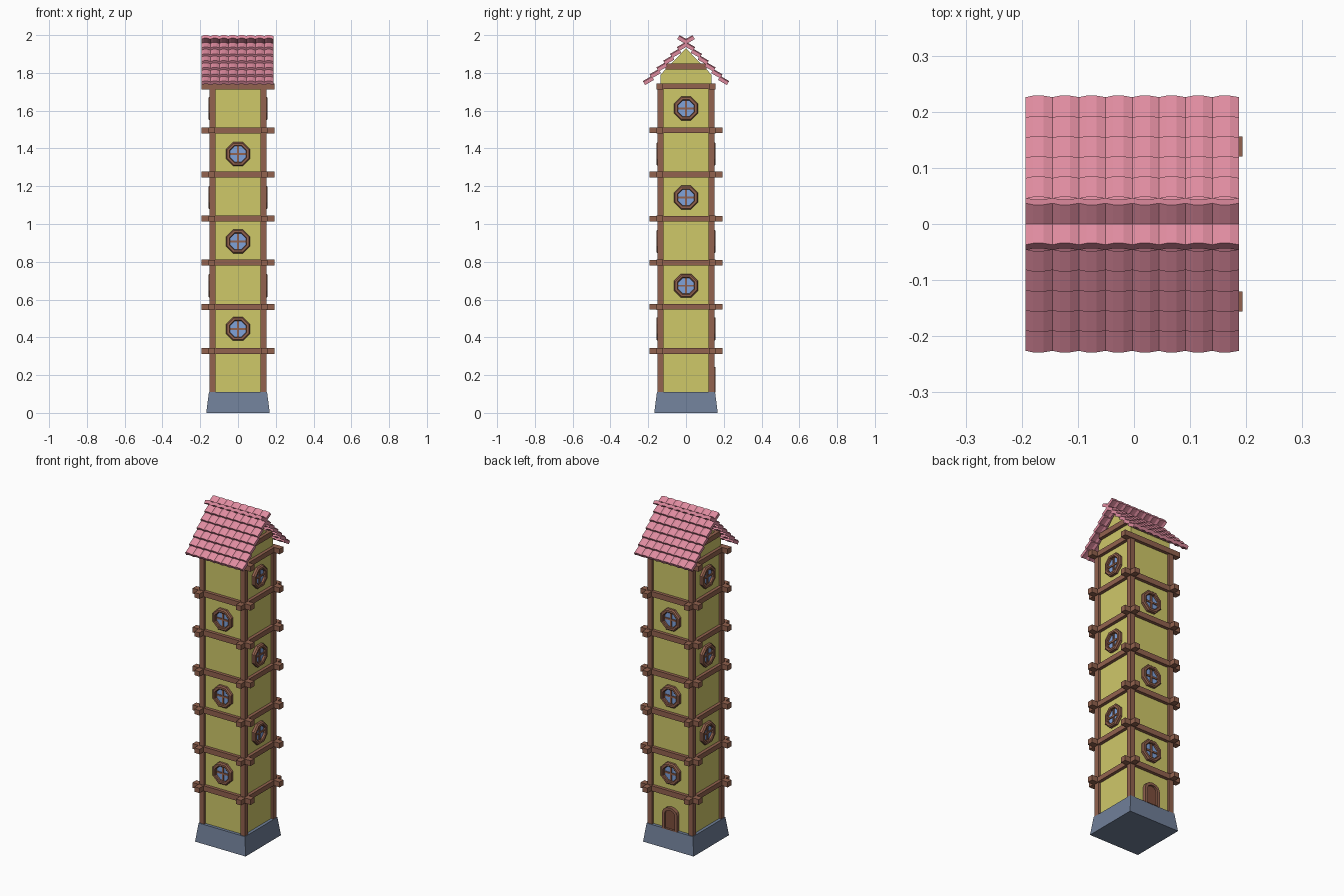
import bpy, bmesh, math
from mathutils import Matrix, Vector

if "Cube" in bpy.data.objects:
    bpy.data.objects.remove(bpy.data.objects["Cube"])


def mat(name, r, g, b):
    lin = [((c / 255 + 0.055) / 1.055) ** 2.4 for c in (r, g, b)]
    m = bpy.data.materials.new(name)
    m.diffuse_color = (*lin, 1)
    m.use_nodes = True
    m.node_tree.nodes["Principled BSDF"].inputs["Base Color"].default_value = m.diffuse_color
    return m


YELLOW = mat("yellow plaster", 207, 200, 105)
BROWN = mat("brown timber", 146, 98, 78)
DOOR = mat("door wood", 125, 78, 60)
BLUE = mat("blue glass", 128, 162, 218)
STONE = mat("grey blue stone", 112, 127, 152)
PINK = mat("pink tile", 224, 140, 160)


def make(name, bm, material):
    bmesh.ops.recalc_face_normals(bm, faces=bm.faces)
    me = bpy.data.meshes.new(name)
    bm.to_mesh(me)
    bm.free()
    ob = bpy.data.objects.new(name, me)
    me.materials.append(material)
    bpy.context.collection.objects.link(ob)
    return ob


def box(bm, lo, hi):
    lo, hi = Vector(lo), Vector(hi)
    size = hi - lo
    bmesh.ops.create_cube(bm, size=1, matrix=Matrix.Translation((lo + hi) / 2) @ Matrix.Diagonal((*size, 1)))


def loft(bm, loops, caps=True):
    """Skin closed loops of points, with or without end caps."""
    rows = [[bm.verts.new(p) for p in lp] for lp in loops]
    n = len(rows[0])
    for a, b in zip(rows, rows[1:]):
        for i in range(n):
            j = (i + 1) % n
            bm.faces.new((a[i], a[j], b[j], b[i]))
    if caps:
        bm.faces.new(rows[0])
        bm.faces.new(rows[-1])


def turn(bm, k):
    """Turn a part built on the front to side k (0 front, 1 right, 2 back, 3 left)."""
    bmesh.ops.rotate(bm, verts=bm.verts, cent=(0, 0, 0), matrix=Matrix.Rotation(k * math.pi / 2, 3, 'Z'))


# stone base
bm = bmesh.new()
loft(bm, [[(sx * w, sy * w, z) for sx, sy in ((-1, -1), (1, -1), (1, 1), (-1, 1))]
          for w, z in ((0.168, 0), (0.154, 0.11))])
make("stone_base", bm, STONE)

# walls with gables
W = 0.136
gable = [(-W, 0.1), (W, 0.1), (W, 1.79), (0, 1.93), (-W, 1.79)]
bm = bmesh.new()
loft(bm, [[(x, y, z) for y, z in gable] for x in (-W, W)])
make("tower_walls", bm, YELLOW)

# corner posts
bm = bmesh.new()
for sx in (-1, 1):
    for sy in (-1, 1):
        c = 0.135
        box(bm, (sx * c - .015, sy * c - .015, 0.1), (sx * c + .015, sy * c + .015, 1.74))
make("corner_posts", bm, BROWN)

# crossing floor beams
bm = bmesh.new()
for i in range(7):
    z = 0.328 + i * 0.2335
    reach = 0.193 if i < 6 else 0.155
    for s in (-1, 1):
        y = s * 0.138
        box(bm, (-0.193, y - .0175, z - .016), (0.193, y + .0175, z + .016))
        box(bm, (y - .017, -reach, z - .015), (y + .017, reach, z + .015))
make("floor_beams", bm, BROWN)

# gable beams
bm = bmesh.new()
for s in (-1, 1):
    box(bm, (s * 0.138 - .0175, -0.108, 1.818), (s * 0.138 + .0175, 0.108, 1.849))
make("gable_beams", bm, BROWN)


# octagonal windows
def octagon(apothem, d, zc):
    r = apothem / math.cos(math.pi / 8)
    return [(r * math.cos(a), -d, zc + r * math.sin(a))
            for a in (math.pi / 8 + i * math.pi / 4 for i in range(8))]


side_names = ("front", "right", "back", "left")
for k in range(4):
    for n, zc in enumerate((0.445, 0.908, 1.37) if k % 2 == 0 else (0.673, 1.14, 1.612)):
        tag = f"{side_names[k]}_{n + 1}"
        bm = bmesh.new()
        ring = ((.063, .134), (.063, .150), (.057, .157), (.046, .157), (.042, .153), (.042, .134))
        loft(bm, [octagon(a, d, zc) for a, d in ring], caps=False)
        box(bm, (-.005, -.147, zc - .042), (.005, -.136, zc + .042))
        box(bm, (-.042, -.1465, zc - .005), (.042, -.136, zc + .005))
        turn(bm, k)
        make("window_frame_" + tag, bm, BROWN)
        bm = bmesh.new()
        loft(bm, [octagon(.043, d, zc) for d in (.135, .141)])
        turn(bm, k)
        make("window_glass_" + tag, bm, BLUE)


# arched back door
def arch(hw, bottom, spring, rise, d):
    top = [(hw * math.cos(i * math.pi / 6), -d, spring + rise * math.sin(i * math.pi / 6)) for i in range(7)]
    return [(hw, -d, bottom)] + top + [(-hw, -d, bottom)]


bm = bmesh.new()
outer, inner = (.050, .108, .205, .038), (.034, .112, .200, .027)
loft(bm, [arch(*outer, .134), arch(*outer, .156), arch(*inner, .156), arch(*inner, .134)], caps=False)
turn(bm, 2)
make("door_frame", bm, BROWN)
bm = bmesh.new()
loft(bm, [arch(.035, .11, .2, .028, d) for d in (.134, .144)])
turn(bm, 2)
make("door_panel", bm, DOOR)

# roof: stepped rows of arched tiles, the top rows crossing at the ridge
X0, COLS, PITCH, T = -0.193, 8, 0.0475, 0.019
TILT = math.radians(30)
LEN = 0.047 / math.cos(TILT)
wave = ((0, 0), (.28, .0055), (.66, .0055), (1, 0))
for s, label in ((-1, "front"), (1, "back")):
    bm = bmesh.new()
    for row in range(7):
        y0, z0 = 0.226 - 0.036 * row, 1.752 + 0.036 * row
        for col in range(COLS):
            prof = [(u, h) for u, h in wave] + [(u, h - T) for u, h in reversed(wave)]
            loft(bm, [[(X0 + (col + u) * PITCH,
                        s * (y0 - l * math.cos(TILT) + h * math.sin(TILT)),
                        z0 + l * math.sin(TILT) + h * math.cos(TILT)) for u, h in prof]
                      for l in (0, LEN)])
    make("roof_tiles_" + label, bm, PINK)
